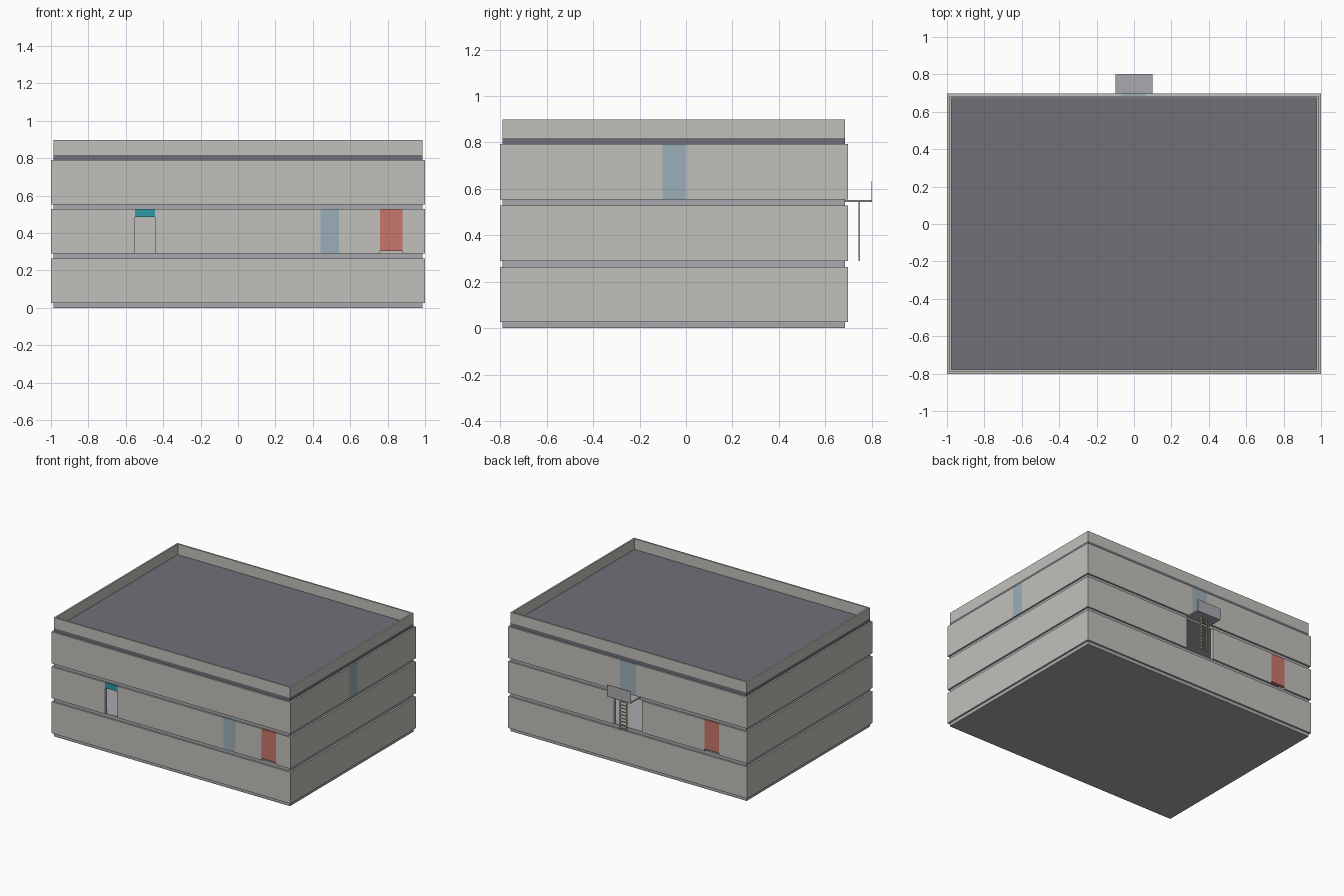
import bpy, bmesh

if "Cube" in bpy.data.objects:
    bpy.data.objects.remove(bpy.data.objects["Cube"])

YC = -0.052                      # centre of the building in y
HX, HY, T = 1.0, 0.75, 0.025     # half sizes and wall thickness
SLAB, WALL = 0.026, 0.238        # slab and storey heights
FRONT, BACK = YC - HY, YC + HY


def material(name, r, g, b):
    m = bpy.data.materials.new(name)
    m.diffuse_color = (r, g, b, 1)
    m.use_nodes = True
    m.node_tree.nodes["Principled BSDF"].inputs["Base Color"].default_value = m.diffuse_color
    return m


CONCRETE = material("concrete", 0.54, 0.53, 0.5)
SLAB_GREY = material("slab_grey", 0.4, 0.4, 0.43)
ROOF = material("roof_grey", 0.16, 0.16, 0.19)
GLASS = material("glass", 0.33, 0.43, 0.48)
RED = material("red", 0.57, 0.18, 0.15)
TEAL = material("teal", 0.03, 0.33, 0.38)
LADDER = material("ladder", 0.55, 0.54, 0.38)


def finish(name, bm, mat=None):
    bmesh.ops.recalc_face_normals(bm, faces=bm.faces)
    me = bpy.data.meshes.new(name)
    bm.to_mesh(me)
    bm.free()
    ob = bpy.data.objects.new(name, me)
    bpy.context.collection.objects.link(ob)
    if mat:
        me.materials.append(mat)
    return ob


def add_box(bm, x0, x1, y0, y1, z0, z1):
    vs = bmesh.ops.create_cube(bm, size=1)["verts"]
    for v in vs:
        v.co = (x1 if v.co.x > 0 else x0, y1 if v.co.y > 0 else y0, z1 if v.co.z > 0 else z0)


def box(name, dims, mat):
    bm = bmesh.new()
    add_box(bm, *dims)
    return finish(name, bm, mat)


def ring(name, inset, t, z0, z1, mat):
    """Closed rectangular wall ring."""
    bm = bmesh.new()
    loops = []
    for d, z in ((inset, z0), (inset, z1), (inset + t, z1), (inset + t, z0)):
        hx, hy = HX - d, HY - d
        loops.append([bm.verts.new((sx * hx, YC + sy * hy, z))
                      for sx, sy in ((-1, -1), (1, -1), (1, 1), (-1, 1))])
    for a, b in zip(loops, loops[1:] + loops[:1]):
        for i in range(4):
            j = (i + 1) % 4
            bm.faces.new((a[i], a[j], b[j], b[i]))
    return finish(name, bm, mat)


def slab(name, z, mat):
    d = T / 2
    box(name, (-HX + d, HX - d, YC - HY + d, YC + HY - d, z, z + SLAB), mat)


def wall_span(side, a, b, pad=0.0):
    """x and y range of a stretch of wall on one side."""
    if side == "front":
        return a, b, FRONT - pad, FRONT + T + pad
    if side == "back":
        return a, b, BACK - T - pad, BACK + pad
    return HX - T - pad, HX + pad, a, b


# Openings: storey, side, start, end, filling (name, material, bottom, top) relative to floor
openings = [
    (1, "front", -0.55, -0.444, ("door_transom", TEAL, 0.197, WALL)),
    (1, "front", 0.44, 0.54, ("front_window", GLASS, 0, WALL)),
    (1, "front", 0.76, 0.88, ("front_red_panel", RED, 0.015, WALL)),
    (1, "back", -0.12, 0.113, None),
    (1, "back", -0.765, -0.645, ("back_red_panel", RED, 0.015, WALL)),
    (2, "back", -0.07, 0.063, ("balcony_window", GLASS, 0, WALL)),
    (2, "right", -0.102, -0.002, ("side_window", GLASS, 0, WALL)),
]

# Storeys: recessed floor slab and wall ring with openings cut out
for s in range(3):
    z = s * (SLAB + WALL)
    slab(f"floor_slab_{s}", z, SLAB_GREY)
    z += SLAB
    walls = ring(f"walls_{s}", 0, T, z, z + WALL, CONCRETE)
    cuts = bmesh.new()
    for storey, side, a, b, fill in openings:
        if storey != s:
            continue
        add_box(cuts, *wall_span(side, a, b, 0.01), z - 0.01, z + WALL + 0.01)
        if fill:
            name, mat, lo, hi = fill
            box(name, (*wall_span(side, a, b), z + lo, z + hi), mat)
    if cuts.verts:
        cutter = finish(f"opening_cutter_{s}", cuts)
        cutter.hide_render = True
        cutter.display_type = 'WIRE'
        mod = walls.modifiers.new("openings", 'BOOLEAN')
        mod.operation, mod.solver, mod.object = 'DIFFERENCE', 'EXACT', cutter
    else:
        cuts.free()

# Roof slab and parapet
zr = 3 * (SLAB + WALL)
slab("roof_slab", zr, ROOF)
ring("parapet", T / 2, T / 2, zr + SLAB, 0.898, CONCRETE)

# Balcony platform and its back railing
box("balcony_platform", (-0.1, 0.1, BACK - T / 2, 0.802, 0.543, 0.552), SLAB_GREY)
box("balcony_railing", (-0.1, 0.1, 0.799, 0.802, 0.552, 0.634), SLAB_GREY)

# Ladder under the balcony
bm = bmesh.new()
for x in (-0.026, 0.026):
    add_box(bm, x - 0.004, x + 0.004, 0.742, 0.75, 0.29, 0.543)
for i in range(10):
    z = 0.303 + i * 0.025
    add_box(bm, -0.022, 0.022, 0.743, 0.749, z, z + 0.006)
finish("ladder", bm, LADDER)
